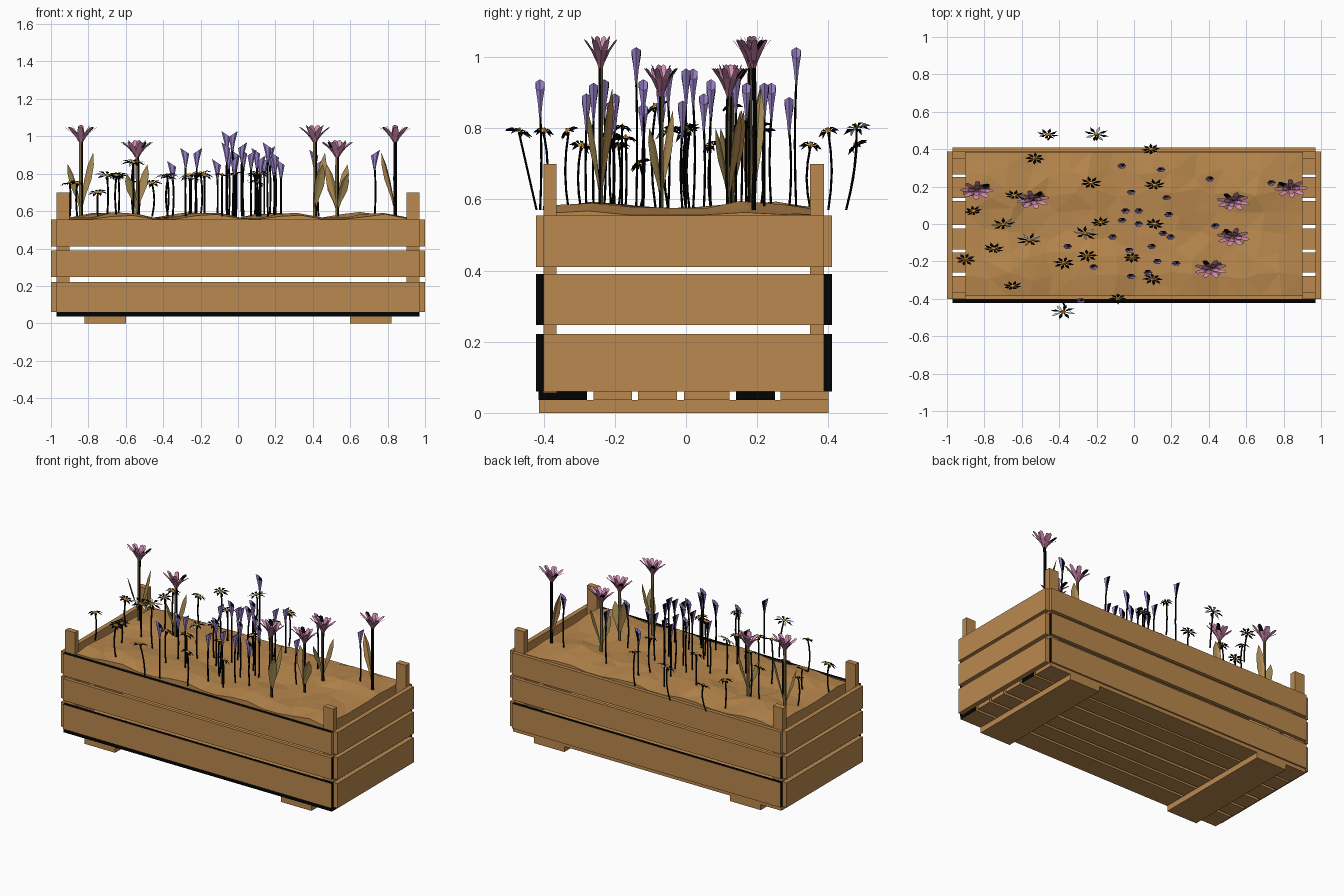
import bpy, bmesh, math, random
from mathutils import Vector, Matrix

if "Cube" in bpy.data.objects:
    bpy.data.objects.remove(bpy.data.objects["Cube"])
random.seed(4)


def srgb(name, r, g, b):
    m = bpy.data.materials.new(name)
    m.diffuse_color = [(c / 255 / 12.92 if c < 11 else ((c / 255 + 0.055) / 1.055) ** 2.4) for c in (r, g, b)] + [1]
    m.use_nodes = True
    m.node_tree.nodes["Principled BSDF"].inputs["Base Color"].default_value = m.diffuse_color
    return m


MATS = [srgb("wood brown", 186, 137, 78), srgb("black", 2, 2, 2),
        srgb("pink", 212, 142, 182), srgb("dark pink", 172, 108, 142),
        srgb("purple", 160, 136, 212), srgb("yellow", 215, 145, 25),
        srgb("pale blue white", 185, 208, 222), srgb("olive", 116, 104, 66),
        srgb("leaf tan", 160, 138, 82)]
WOOD, BLACK, PINK, DPINK, PURPLE, YELLOW, PALE, OLIVE, LEAF = range(9)


def finish(bm, name):
    me = bpy.data.meshes.new(name)
    bm.to_mesh(me)
    bm.free()
    for m in MATS:
        me.materials.append(m)
    ob = bpy.data.objects.new(name, me)
    bpy.context.collection.objects.link(ob)
    return ob


def box(name, x0, x1, y0, y1, z0, z1, black=()):
    """Box board; faces whose axis direction is listed in black are black."""
    bm = bmesh.new()
    size = Matrix.Diagonal((x1 - x0, y1 - y0, z1 - z0, 1))
    mid = Matrix.Translation(((x0 + x1) / 2, (y0 + y1) / 2, (z0 + z1) / 2))
    bmesh.ops.create_cube(bm, size=1, matrix=mid @ size)
    bm.normal_update()
    for f in bm.faces:
        if any(f.normal.dot(Vector(d)) > 0.9 for d in black):
            f.material_index = BLACK
    return finish(bm, name)


def face(bm, pts, mat):
    f = bm.faces.new([bm.verts.new(p) for p in pts])
    f.material_index = mat


def tube(bm, path, radii, mats, n=5, slant=0, flat=0.6):
    """Sided tube along a mostly upright path; last ring may slant."""
    rings = []
    for i, (p, r) in enumerate(zip(path, radii)):
        ring = []
        for k in range(n):
            a = 2 * math.pi * k / n
            dz = slant * math.cos(a) if i == len(path) - 1 else 0
            ring.append(bm.verts.new(Vector(p) + Vector((r * math.cos(a), flat * r * math.sin(a), dz))))
        rings.append(ring)
    for lo, hi in zip(rings, rings[1:]):
        for k in range(n):
            f = bm.faces.new((lo[k], lo[(k + 1) % n], hi[(k + 1) % n], hi[k]))
            f.material_index = mats[k % len(mats)]


# Crate boards
X, Z = (1, 0, 0), (0, 0, 1)
ENDS = [X, (-1, 0, 0)]
for i, (z0, z1) in enumerate([(0.06, 0.222), (0.247, 0.39), (0.41, 0.555)]):
    dark = ENDS if i < 2 else []
    box("front_plank", -0.97, 0.97, -0.422, -0.4, z0, z1, dark + ([Z] if i != 1 else []))
    box("back_plank", -0.97, 0.97, 0.388, 0.41, z0, z1, dark + ([Z] if i == 0 else []))
    for s in (-1, 1):
        box("side_plank", min(s * 0.97, s), max(s * 0.97, s), -0.4, 0.388, z0, z1)

# Corner posts
for s in (-1, 1):
    for y0, y1 in ((-0.4, -0.364), (0.348, 0.388)):
        a, b = sorted((s * 0.9, s * 0.97))
        box("corner_post", a, b, y0, y1, 0.058, 0.70)

# Floor slats and feet
slats = [(-0.415, -0.278), (-0.26, -0.152), (-0.135, -0.025), (-0.005, 0.122), (0.14, 0.25), (0.265, 0.40)]
for i, (y0, y1) in enumerate(slats):
    dark = ENDS if i in (0, 4) else []
    box("floor_slat", -0.97, 0.97, y0, y1, 0.036, 0.06, dark + ([(0, -1, 0)] if i == 0 else []))
for s in (-1, 1):
    a, b = sorted((s * 0.60, s * 0.82))
    box("foot", a, b, -0.413, 0.40, 0, 0.036)


# Soil, a bumpy faceted sheet with a short skirt
def soil_z(x, y):
    return 0.568 + 0.016 * math.cos(2 * math.pi * (x + 0.67 + 0.2 * y) / 0.45) + 0.010 * math.cos((y - 0.2) * 14)


bm = bmesh.new()
bmesh.ops.create_grid(bm, x_segments=16, y_segments=7, size=1)
for v in bm.verts:
    x, y = v.co.x * 0.9, v.co.y * 0.385
    if abs(v.co.x) < 0.99 and abs(v.co.y) < 0.99:
        x += random.uniform(-0.03, 0.03)
        y += random.uniform(-0.03, 0.03)
    v.co = (x, y, max(0.557, soil_z(x, y) + random.uniform(-0.004, 0.005)))
bmesh.ops.triangulate(bm, faces=bm.faces)
rim = bmesh.ops.extrude_edge_only(bm, edges=[e for e in bm.edges if e.is_boundary])
for v in rim["geom"]:
    if isinstance(v, bmesh.types.BMVert):
        v.co.z = 0.42
finish(bm, "soil")


def stem(bm, x, y, top, r, mats, bend=0.012):
    bx, by = random.uniform(-bend, bend), random.uniform(-bend, bend)
    y0 = max(-0.42, min(0.45, y))
    path = [(x + bx * math.sin(math.pi * t), y0 + (y - y0) * t + by * math.sin(math.pi * t), 0.57 + (top - 0.57) * t)
            for t in (0, 0.25, 0.5, 0.75, 1)]
    tube(bm, path, [r] * 5, mats)


# Pink flowers: x, y, top, leaf angles in degrees
bm = bmesh.new()
pinks = [(-0.84, 0.18, 1.06, (40, 215)), (-0.54, 0.13, 0.98, (50, 230)),
         (0.53, 0.12, 0.98, (50, 240)), (0.53, -0.07, 0.98, (130, 310)),
         (0.41, -0.24, 1.06, (50, 300)), (0.84, 0.19, 1.06, (150,))]
for x, y, top, leaves in pinks:
    base = Vector((x, y, top - 0.09))
    stem(bm, x, y, top - 0.08, 0.011, (OLIVE, OLIVE, OLIVE, OLIVE, BLACK) if x < 0.8 else (BLACK,), 0.004)
    tube(bm, [base, base + Vector((0, 0, 0.02))], [0.012, 0.024], (DPINK,), 6)
    # Two rings of petals, flattened front to back
    for ring, (n, rad, rise) in enumerate([(8, 0.09, 0.07), (4, 0.05, 0.08)]):
        for k in range(n):
            a = 2 * math.pi * (k + 0.5 * ring) / n + x
            d = Vector((math.cos(a), math.sin(a) * 0.56, 0))
            w = Vector((-math.sin(a), math.cos(a) * 0.6, 0))
            at = lambda r, z, h: base + d * rad * r + w * h + Vector((0, 0, 0.01 + z * rise))
            mat = BLACK if (k == 2 and ring == 0) else PINK
            face(bm, [at(0.15, 0, -0.008), at(0.15, 0, 0.008), at(0.5, 0.55, 0.016), at(0.5, 0.55, -0.016)], DPINK)
            face(bm, [at(0.5, 0.55, -0.016), at(0.5, 0.55, 0.016), at(0.9, 0.93, 0.012), at(1, 1, 0), at(0.9, 0.93, -0.012)], mat)
    # Folded leaves, kept close to the stem
    for j, deg in enumerate(leaves):
        a = math.radians(deg)
        d, w = Vector((math.cos(a), 0.5 * math.sin(a), 0)), Vector((-math.sin(a), 0.6 * math.cos(a), 0))
        hgt = (0.31, 0.25)[j] * (1 if top > 1 else 0.8)
        secs = [(0, 0, 0.004), (0.015, 0.25, 0.014), (0.04, 0.55, 0.030), (0.062, 0.8, 0.025), (0.085, 1, 0.001)]
        rows = []
        for out, t, h in secs:
            c = Vector((x, y, 0.6 + hgt * t)) + d * out
            rows.append((c - w * h + d * h * 0.3, c, c + w * h + d * h * 0.3))
        for lo, hi in zip(rows, rows[1:]):
            for c in (0, 1):
                face(bm, [lo[c], lo[c + 1], hi[c + 1], hi[c]], (LEAF, LEAF if j else WOOD)[c])
finish(bm, "pink_flowers")

# Purple trumpet flowers: x, y, top
purples = [(-0.06, .31, 1.03), (.14, .29, .89), (-.01, .17, .93), (.17, .14, .95), (.19, .05, .90),
           (.41, .24, .93), (-.05, .07, .93), (.03, .07, .94), (-.06, .02, .97), (.43, -.01, .88),
           (-.11, -.07, .88), (.2, -.07, .92), (-.03, -.14, 1.03), (.10, -.12, .94), (.12, -.2, .90),
           (.23, -.21, .88), (-.22, -.23, .94), (-.02, -.28, .90), (.07, -.26, .93), (-.35, -.12, .87),
           (-.28, -.41, .94), (.16, -.05, .97), (.02, 0.0, .97), (.73, .22, .93)]
bm = bmesh.new()
for x, y, top in purples:
    stem(bm, x, y, top - 0.09, 0.0055, (BLACK, BLACK, OLIVE), 0.006)
    s = random.choice((-1, 1)) * 0.016
    path = [(x, y, top - 0.11), (x, y, top - 0.065), (x + s * 0.3, y, top - 0.018)]
    tube(bm, path, [0.005, 0.013, 0.024], (PURPLE, BLACK, PURPLE, PURPLE, PURPLE, PURPLE), 6, s, 0.62)
finish(bm, "purple_flowers")

# Daisies: x, y, z, with pale petals on some
daisies = [(-.46, .48, .75, 0), (-.2, .48, .80, 1), (.09, .40, .79, 0), (-.53, .35, .75, 0), (-.23, .22, .79, 0),
           (.11, .21, .80, 0), (-.64, .155, .79, 0), (-.56, .13, .86, 0), (-.86, .07, .75, 0), (-.7, 0, .79, 1),
           (-.56, -.085, .86, 1), (-.26, -.05, .79, 1), (-.18, .01, .79, 0), (.11, 0, .80, 0),
           (-.75, -.13, .70, 0), (-.9, -.19, .75, 0), (-.375, -.21, .78, 0), (-.25, -.17, .77, 0),
           (-.01, -.18, .80, 0), (.1, -.295, .75, 0), (-.65, -.33, .79, 0), (-.38, -.47, .79, 1), (-.085, -.4, .79, 0)]
bm = bmesh.new()
for x, y, z, pale in daisies:
    stem(bm, x, y, z, 0.0055, (BLACK, BLACK, OLIVE))
    rad = 0.07 if pale else random.uniform(0.048, 0.06)
    tilt = Matrix.Rotation(random.uniform(-0.4, 0.7), 3, 'X') @ Matrix.Rotation(random.uniform(-0.3, 0.3), 3, 'Y')
    place = lambda u, v, h: Vector((x, y, z)) + tilt @ Vector((u, v * 0.6, h))
    n = 8
    for k in range(n):
        a = 2 * math.pi * k / n + x * 9
        c, s = math.cos(a), math.sin(a)
        pt = lambda r, h, up: place(c * r - s * h, s * r + c * h, up)
        mat = PALE if pale and k % 3 == 1 else BLACK
        face(bm, [pt(0.008, 0, 0), pt(rad * 0.6, -0.010, 0.005), pt(rad, 0, -0.006), pt(rad * 0.6, 0.010, 0.005)], mat)
    ring = [(0.017 * math.cos(k * math.pi / 3), 0.017 * math.sin(k * math.pi / 3)) for k in range(6)]
    for k in range(6):
        (u, v), (p, q) = ring[k], ring[(k + 1) % 6]
        face(bm, [place(u, v, 0.003), place(p, q, 0.003), place(0, 0, 0.014)], YELLOW)
finish(bm, "daisies")
